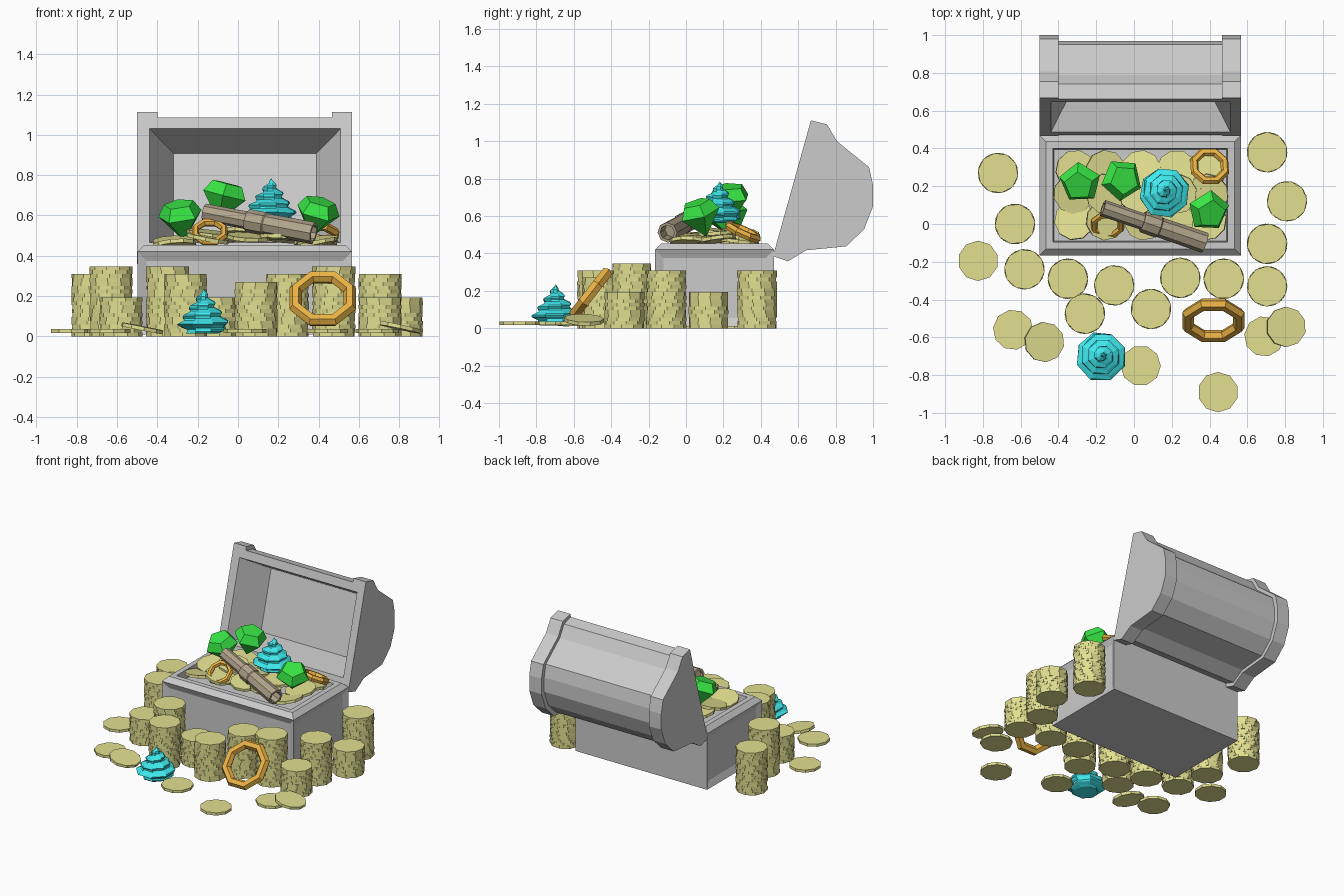
import bpy, bmesh, random
from math import pi, sin, cos, radians
from mathutils import Matrix, Vector, Euler

if "Cube" in bpy.data.objects:
    bpy.data.objects.remove(bpy.data.objects["Cube"])

random.seed(4)


def material(name, rgb):
    m = bpy.data.materials.new(name)
    m.diffuse_color = (*rgb, 1)
    m.use_nodes = True
    m.node_tree.nodes["Principled BSDF"].inputs["Base Color"].default_value = m.diffuse_color
    return m


GOLD = material("gold", (0.76, 0.74, 0.28))
GREEN = material("green", (0.04, 0.8, 0.06))
CYAN = material("cyan", (0.05, 0.82, 0.86))
ORANGE = material("orange", (0.83, 0.45, 0.06))
BROWN = material("brown", (0.44, 0.37, 0.26))


def finish(name, bm, mat=None, loc=(0, 0, 0), rot=(0, 0, 0)):
    bmesh.ops.remove_doubles(bm, verts=bm.verts, dist=1e-5)
    bmesh.ops.recalc_face_normals(bm, faces=bm.faces)
    me = bpy.data.meshes.new(name)
    bm.to_mesh(me)
    bm.free()
    ob = bpy.data.objects.new(name, me)
    bpy.context.collection.objects.link(ob)
    if mat:
        me.materials.append(mat)
    ob.location = loc
    ob.rotation_euler = [radians(a) for a in rot]
    return ob


def loft(bm, rings, closed=False):
    """Skin a list of point rings; cap the ends unless closed into a loop."""
    vr = [[bm.verts.new(p) for p in r] for r in rings]
    pairs = list(zip(vr, vr[1:])) + ([(vr[-1], vr[0])] if closed else [])
    for a, b in pairs:
        for i in range(len(a)):
            j = (i + 1) % len(a)
            bm.faces.new((a[i], a[j], b[j], b[i]))
    if not closed:
        bm.faces.new(vr[0])
        bm.faces.new(vr[-1])


def lathe(name, profile, n, mat, loc, rot, closed=False):
    bm = bmesh.new()
    loft(bm, [[(r * cos(2 * pi * i / n), r * sin(2 * pi * i / n), z) for i in range(n)]
              for r, z in profile], closed)
    return finish(name, bm, mat, loc, rot)


# Chest body: recessed panels on front and sides, chamfered rim, shallow tray
bm = bmesh.new()
bmesh.ops.create_cube(bm, size=1, matrix=Matrix.Translation((0.033, 0.152, 0.215))
                      @ Matrix.Diagonal((1.065, 0.635, 0.41, 1)))
bm.normal_update()
panels = [f for f in bm.faces if f.normal.y < -0.5 or abs(f.normal.x) > 0.5]
top = next(f for f in bm.faces if f.normal.z > 0.5)


def inset(face, width, move):
    bmesh.ops.inset_region(bm, faces=[face], thickness=width, use_even_offset=True)
    bmesh.ops.translate(bm, verts=face.verts, vec=move)


for f in panels:
    inset(f, 0.045, -f.normal.copy() * 0.02)
inset(top, 0.033, (0, 0, 0.033))
inset(top, 0.037, (0, 0, 0))
inset(top, 0.005, (0, 0, -0.06))
finish("chest_body", bm)

# Open lid: two end bands and a slimmer barrel, hollowed from the front
band = [(0.465, 0.385), (0.545, 0.358), (0.642, 0.417), (0.856, 0.438), (0.952, 0.529),
        (1.0, 0.652), (1.0, 0.765), (0.979, 0.861), (0.807, 1.0), (0.754, 1.09), (0.668, 1.112)]
mid = Vector((0.566, 0.748))
slim = [tuple(mid + (Vector(p) - mid) * 0.93) for p in band]


def lid_point(x, s, d):  # s runs up the lid opening, d runs into the lid
    return (x, 0.465 + 0.269 * s + 0.963 * d, 0.385 + 0.963 * s - 0.269 * d)


def lid_rect(x0, x1, s0, s1, d):
    return [lid_point(x, s, d) for x, s in ((x0, s0), (x1, s0), (x1, s1), (x0, s1))]


bm = bmesh.new()
loft(bm, [lid_rect(-0.445, 0.515, 0.08, 0.673, -0.01), lid_rect(-0.32, 0.39, 0.17, 0.605, 0.22)])
cutter = finish("lid_cutter", bm)
cutter.hide_render = True
cutter.hide_viewport = True
for name, prof, x0, x1 in (("lid_band_left", band, -0.5, -0.4), ("lid_barrel", slim, -0.4, 0.467),
                           ("lid_band_right", band, 0.467, 0.566)):
    bm = bmesh.new()
    loft(bm, [[(x, y, z) for y, z in prof] for x in (x0, x1)])
    mod = finish(name, bm).modifiers.new("hollow", "BOOLEAN")
    mod.operation = "DIFFERENCE"
    mod.solver = "EXACT"
    mod.object = cutter

# Coins
R, H = 0.107, 0.0193


def coins(name, places):
    bm = bmesh.new()
    for loc, rx, ry, rz in places:
        m = Matrix.Translation(loc) @ Euler((radians(rx), radians(ry), rz)).to_matrix().to_4x4()
        bmesh.ops.create_cone(bm, cap_ends=True, segments=10, radius1=R, radius2=R, depth=H, matrix=m)
    me = bpy.data.meshes.new(name)
    bm.to_mesh(me)
    bm.free()
    me.materials.append(GOLD)
    bpy.context.collection.objects.link(bpy.data.objects.new(name, me))


def spin():
    return random.uniform(0, 2 * pi)


stacks = [(-0.72, 0.27, 16), (-0.63, 0, 18), (-0.58, -0.24, 10), (-0.35, -0.29, 18),
          (-0.105, -0.325, 10), (-0.26, -0.475, 16), (0.09, -0.45, 14), (0.245, -0.285, 16),
          (0.475, -0.29, 18), (0.705, -0.33, 10), (0.705, -0.105, 16), (0.81, 0.12, 10),
          (0.705, 0.38, 16)]
for k, (x, y, n) in enumerate(stacks):
    coins(f"coin_stack_{k + 1}", [((x, y, H * (i + 0.5)), 0, 0, spin()) for i in range(n)])

coins("loose_coins", [((-0.825, -0.195, 0.027), 0, 0, 0), ((-0.64, -0.56, 0.027), 0, 0, 0.2),
                      ((-0.475, -0.625, 0.04), 2, 11, 0.1), ((0.035, -0.75, 0.027), 0, 0, 0.3),
                      ((0.445, -0.89, 0.027), 0, 0, 0), ((0.69, -0.595, 0.027), 0, 0, 0.2),
                      ((0.805, -0.545, 0.045), -2, 12, 0)])

heap = []
for i, x in enumerate((-0.32, -0.15, 0.04, 0.22, 0.39)):
    for j, y in enumerate((0.02, 0.16, 0.285)):
        lift = 0.035 * (0 < i < 4) + 0.02 * (j == 1)
        heap.append(((x + random.uniform(-.015, .015), y, 0.45 + lift + random.uniform(0, .015)),
                     random.uniform(-12, 12), random.uniform(-12, 12), spin()))
coins("coin_heap", heap)

# Cut gems: pentagon table, girdle and point
for k, (loc, rot) in enumerate([((-0.285, 0.22, 0.60), (14, -14, 20)),
                                ((-0.065, 0.235, 0.70), (12, 8, 50)),
                                ((0.395, 0.07, 0.615), (20, 10, 15))]):
    lathe(f"gem_{k + 1}", [(0, -0.135), (0.114, 0), (0.078, 0.06)], 5, GREEN, loc, rot)

# Spiral shells
for k, (loc, rot) in enumerate([((-0.17, -0.697, 0.015), (0, 0, 20)),
                                ((0.16, 0.17, 0.565), (0, 3, 60))]):
    bm = bmesh.new()
    rings = []
    for i in range(25):
        z = 0.22 * i / 24
        env = min(0.085 + z * 1.1, 0.137 * (1 - max(0, z - 0.04) / 0.183))
        ring = []
        for a in (2 * pi * q / 8 for q in range(8)):
            ripple = 0.013 * sin(2 * pi * z / 0.046 - a - 1) * min(1, env / 0.05)
            r = max(0, env + ripple - 0.003)
            ring.append((r * cos(a), r * sin(a), z))
        rings.append(ring)
    loft(bm, rings)
    finish(f"spiral_shell_{k + 1}", bm, CYAN, loc, rot)

# Rings: octagonal hoops
for name, r, t, loc, rot in [("large_ring", 0.145, 0.033, (0.42, -0.51, 0.187), (52, 0, 0)),
                             ("small_ring_left", 0.076, 0.019, (-0.14, -0.005, 0.517), (42, 0, 0)),
                             ("small_ring_right", 0.087, 0.023, (0.4, 0.305, 0.515), (-24, 8, 0))]:
    section = [(r + t * cos(pi * i / 3), t * sin(pi * i / 3)) for i in range(6)]
    ob = lathe(name, section, 8, ORANGE, loc, rot, closed=True)
    ob.data.transform(Matrix.Rotation(pi / 8, 4, "Z"))

# Telescope: two tubes, a collar, and a hollow front end
a, b = Vector((-0.165, 0.085, 0.615)), Vector((0.375, -0.1, 0.512))
L = (b - a).length
tube = [(0.03, 0.02), (0.03, 0), (0.044, 0), (0.044, 0.39 * L), (0.054, 0.39 * L), (0.058, 0.41 * L),
        (0.058, 0.55 * L), (0.053, 0.56 * L), (0.055, L), (0.04, L), (0.04, L - 0.08)]
scope = lathe("telescope", tube, 8, BROWN, a, (0, 0, 0))
scope.rotation_euler = (b - a).to_track_quat("Z", "Y").to_euler()
